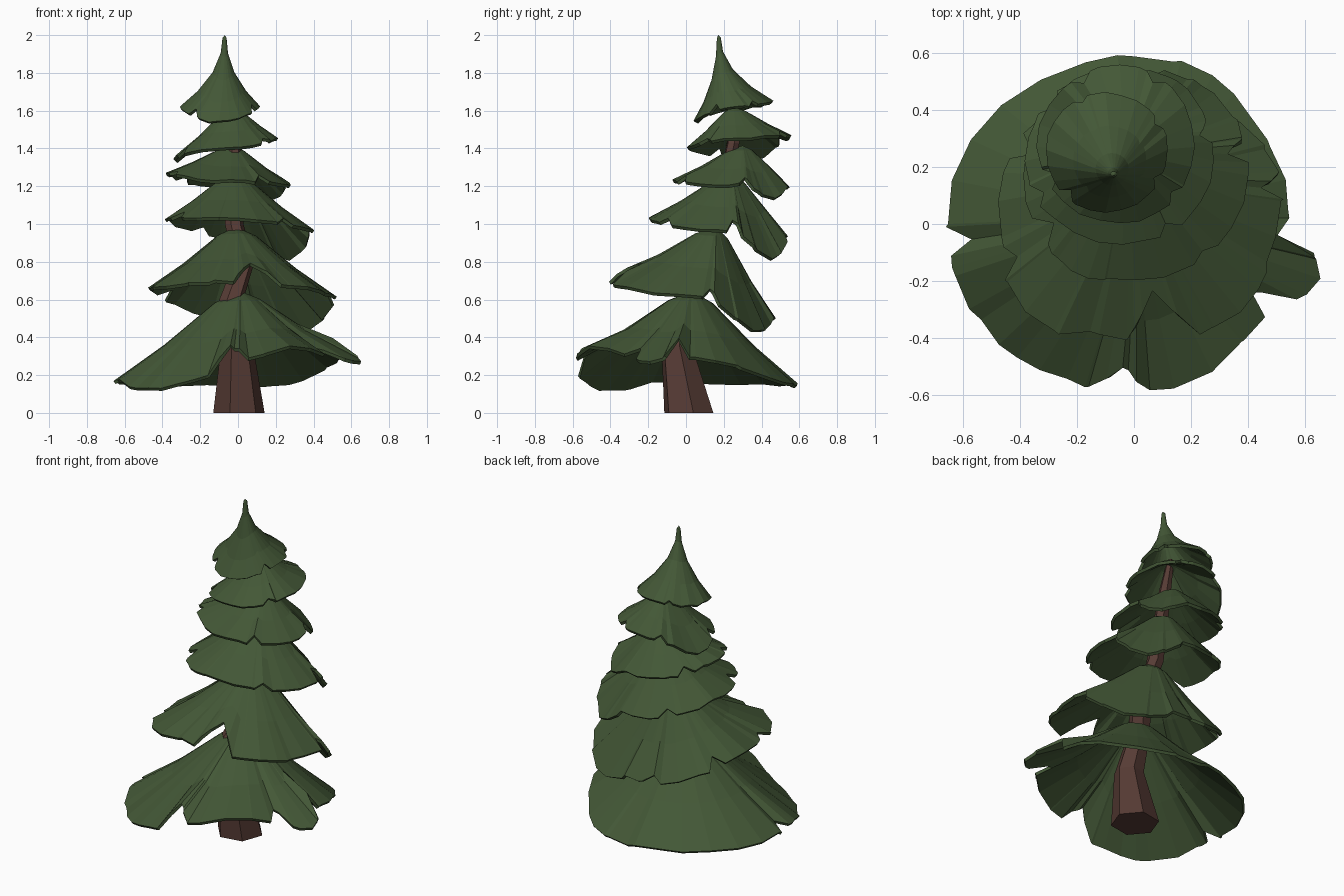
import bpy, bmesh, random
from math import sin, cos, radians
from mathutils import Vector

random.seed(4)
if "Cube" in bpy.data.objects:
    bpy.data.objects.remove(bpy.data.objects["Cube"], do_unlink=True)


def make_material(name, colour):
    mat = bpy.data.materials.new(name)
    mat.use_nodes = True
    mat.diffuse_color = colour
    mat.node_tree.nodes["Principled BSDF"].inputs["Base Color"].default_value = colour
    return mat


def make_object(name, bm, mat):
    bmesh.ops.recalc_face_normals(bm, faces=bm.faces)
    mesh = bpy.data.meshes.new(name)
    bm.to_mesh(mesh)
    bm.free()
    mesh.materials.append(mat)
    obj = bpy.data.objects.new(name, mesh)
    bpy.context.collection.objects.link(obj)
    return obj


def bridge(bm, upper, lower):
    count = len(upper)
    for i in range(count):
        j = (i + 1) % count
        bm.faces.new((upper[i], lower[i], lower[j], upper[j]))


def angle_gap(a, b):
    return abs((a - b + 180) % 360 - 180)


SKIRT = [(0.2, 0.13), (0.6, 0.6), (1, 1)]
SPIRE = [(0.05, 0.04), (0.09, 0.25), (0.27, 0.52), (0.6, 0.78), (1, 1)]


def branch_tier(name, apex, centre, reach, heights, lobes, profile=SKIRT):
    """reach: left, right, front, back edges; heights: rim height at each.
    lobes: (angle, half width, inward pull, lift) changes to the rim."""
    apex = Vector(apex)
    x_min, x_max, y_min, y_max = reach
    z_min, z_max, z_front, z_back = heights
    angles = set(range(0, 360, 15))
    for angle, width, _, _ in lobes:
        angles = {a for a in angles if angle_gap(a, angle) > 5}
        steps = (-1, -0.5, 0, 0.5, 1) if width > 9 else (-1, 0, 1)
        angles |= {(angle + width * k) % 360 for k in steps}
    rim = []
    for a in sorted(angles):
        c, s = cos(radians(a)), sin(radians(a))
        pull, lift = random.uniform(-0.015, 0.015), random.uniform(-0.006, 0.006)
        for angle, width, p, l in lobes:
            near = max(0, 1 - angle_gap(a, angle) / width)
            pull += p * near ** (1 if p > 0 else 0.4)
            lift += l * near ** 0.6
        x = (x_max - centre[0] if c > 0 else centre[0] - x_min) * c
        y = (y_max - centre[1] if s > 0 else centre[1] - y_min) * s
        z = c * c * (z_max if c > 0 else z_min) + s * s * (z_back if s > 0 else z_front)
        rim.append((Vector((centre[0] + x, centre[1] + y, z)),
                    Vector((-x * pull, -y * pull, lift))))
    bm = bmesh.new()
    tip = bm.verts.new(apex)
    rings = []
    for spread, drop in profile:
        ring = []
        for base, change in rim:
            flat = apex.lerp(base, spread)
            flat.z = apex.z + (base.z - apex.z) * drop
            ring.append(bm.verts.new(flat + change * spread ** 2))
        rings.append(ring)
    for i in range(len(rim)):
        bm.faces.new((tip, rings[0][i], rings[0][(i + 1) % len(rim)]))
    for upper, lower in zip(rings, rings[1:]):
        bridge(bm, upper, lower)
    obj = make_object(name, bm, green)
    thick = obj.modifiers.new("needle_thickness", "SOLIDIFY")
    thick.thickness = 0.018
    thick.offset = -1


green = make_material("needle_green", (0.056, 0.096, 0.037, 1))
brown = make_material("bark_brown", (0.094, 0.044, 0.035, 1))

# Crooked six-sided trunk
path = [(0.005, 0.015, 0, 0.138), (-0.005, -0.05, 0.36, 0.085), (-0.035, 0, 0.6, 0.065),
        (0.03, 0.1, 0.79, 0.055), (-0.02, 0.16, 1, 0.05), (-0.02, 0.25, 1.43, 0.035),
        (-0.06, 0.25, 1.64, 0.02)]
bm = bmesh.new()
rings = [[bm.verts.new((x + r * cos(radians(a)), y + r * sin(radians(a)), z))
          for a in range(10, 370, 60)] for x, y, z, r in path]
for lower, upper in zip(rings, rings[1:]):
    bridge(bm, upper, lower)
bm.faces.new(rings[0])
bm.faces.new(rings[-1])
make_object("trunk", bm, brown)

# Drooping branch tiers, from the ground up
branch_tier("bottom_branches", (0.01, 0.03, 0.645), (0, 0),
            (-0.66, 0.54, -0.59, 0.59), (0.17, 0.3, 0.25, 0.155),
            [(-94, 10, 0.15, 0.11), (-60, 32, 0, 0.09), (232, 34, 0, -0.09),
             (-28, 5, 0.12, 0.05), (-15, 11, -0.25, -0.02), (-4, 6, 0.08, 0.1),
             (186, 5, 0.12, 0.03), (50, 45, -0.01, -0.03)])
branch_tier("lower_branches", (-0.01, 0.16, 0.985), (0, 0.08),
            (-0.48, 0.52, -0.41, 0.47), (0.66, 0.62, 0.7, 0.5),
            [(-79, 14, 0.36, 0.1), (8, 7, 0.12, 0.04), (45, 34, 0, -0.13),
             (100, 7, 0.1, 0.03), (150, 7, 0.14, 0.04), (205, 6, 0.12, 0.02),
             (225, 26, -0.13, -0.01), (-48, 22, -0.08, 0)])
branch_tier("middle_branches", (-0.02, 0.24, 1.27), (0, 0.17),
            (-0.39, 0.4, -0.2, 0.54), (1.03, 0.97, 1.03, 0.99),
            [(14, 7, 0.15, 0.05), (48, 30, -0.05, -0.13), (90, 70, 0, -0.06),
             (212, 8, 0.15, 0.04), (238, 18, -0.07, 0), (122, 8, 0.1, 0.03),
             (-50, 8, 0.08, 0.03)])
branch_tier("upper_branches", (-0.03, 0.3, 1.415), (-0.04, 0.22),
            (-0.38, 0.28, -0.07, 0.55), (1.27, 1.21, 1.23, 1.26),
            [(-58, 8, 0.12, 0.03), (18, 7, 0.12, 0.03), (47, 26, -0.05, -0.06),
             (90, 70, 0, -0.07), (140, 8, 0.12, 0.03), (205, 8, 0.1, 0.02)])
branch_tier("high_branches", (-0.03, 0.25, 1.62), (-0.05, 0.27),
            (-0.33, 0.21, 0, 0.56), (1.36, 1.46, 1.4, 1.47),
            [(165, 30, -0.04, -0.03), (205, 8, 0.14, 0.04), (60, 8, 0.1, 0.02),
             (120, 8, 0.12, 0.03), (-40, 8, 0.08, 0.02)])
branch_tier("tree_top", (-0.07, 0.17, 2), (-0.1, 0.26),
            (-0.31, 0.12, 0.04, 0.46), (1.62, 1.62, 1.54, 1.65),
            [(228, 8, 0.14, 0.03), (-30, 8, 0.12, 0.03), (115, 7, 0.1, 0.02),
             (30, 8, 0.08, 0.02)], SPIRE)
